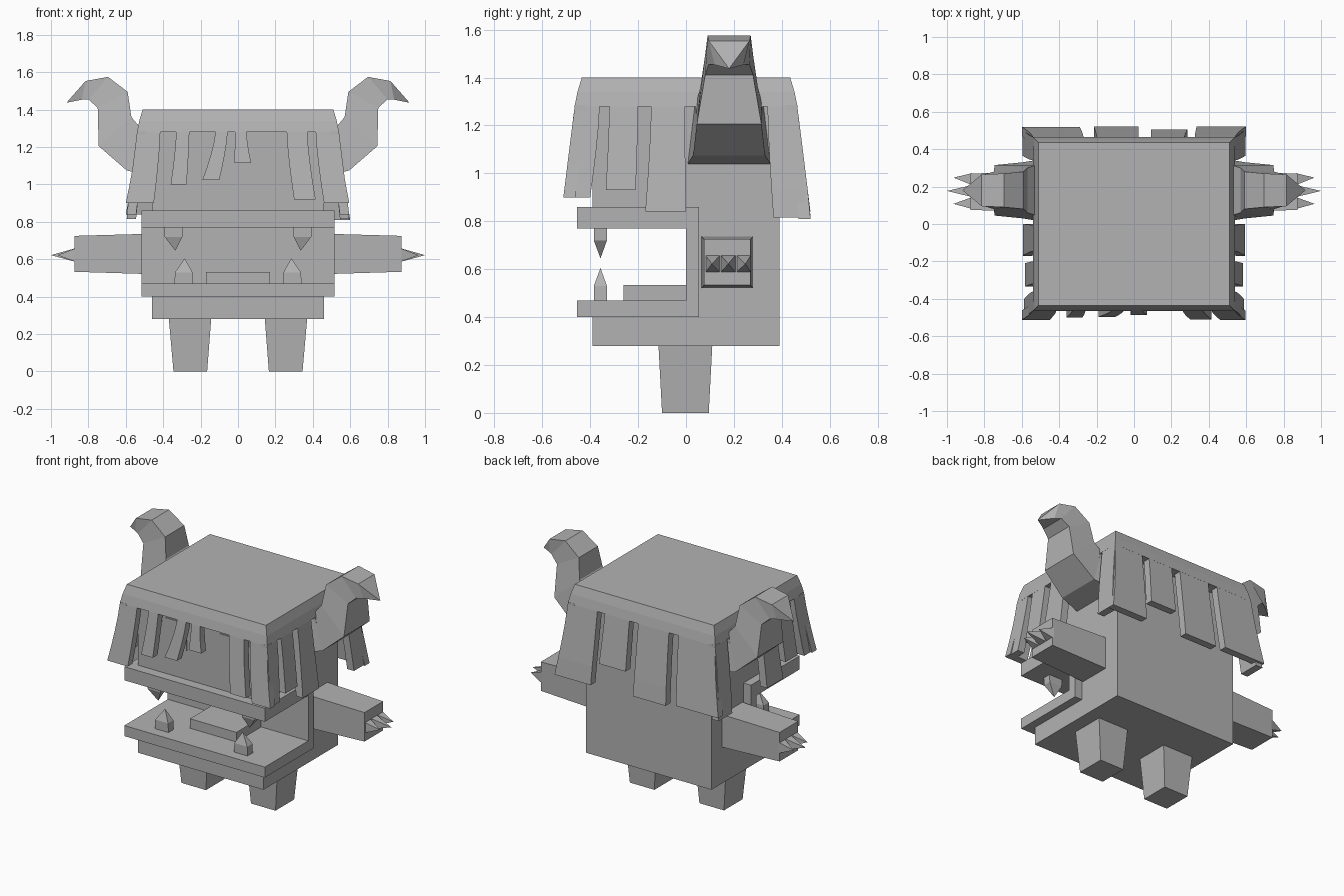
import bpy, bmesh, math

if "Cube" in bpy.data.objects:
    bpy.data.objects.remove(bpy.data.objects["Cube"])

grey = bpy.data.materials.new("stone_grey")
grey.diffuse_color = (0.45, 0.45, 0.45, 1)
grey.use_nodes = True
grey.node_tree.nodes["Principled BSDF"].inputs["Base Color"].default_value = grey.diffuse_color


def finish(name, bm):
    bmesh.ops.recalc_face_normals(bm, faces=bm.faces)
    me = bpy.data.meshes.new(name)
    bm.to_mesh(me)
    bm.free()
    ob = bpy.data.objects.new(name, me)
    me.materials.append(grey)
    bpy.context.collection.objects.link(ob)
    return ob


def loft(name, rings):
    """Skin a list of equal-length point rings and cap both ends."""
    bm = bmesh.new()
    rows = [[bm.verts.new(p) for p in r] for r in rings]
    n = len(rows[0])
    for a, b in zip(rows, rows[1:]):
        for i in range(n):
            j = (i + 1) % n
            bm.faces.new((a[i], a[j], b[j], b[i]))
    bm.faces.new(rows[0])
    bm.faces.new(rows[-1])
    bmesh.ops.remove_doubles(bm, verts=bm.verts, dist=0.0005)
    return finish(name, bm)


def rect(x0, x1, y0, y1, z):
    return [(x0, y0, z), (x1, y0, z), (x1, y1, z), (x0, y1, z)]


def box(name, x0, x1, y0, y1, z0, z1):
    return loft(name, [rect(x0, x1, y0, y1, z0), rect(x0, x1, y0, y1, z1)])


# Body: low belly, solid back half and overhanging head leave an open mouth
side = [(-0.39, 0.28), (0.39, 0.28), (0.39, 1.35), (-0.39, 1.35),
        (-0.39, 0.80), (0.02, 0.80), (0.02, 0.44), (-0.39, 0.44)]
loft("body", [[(x, y, z) for y, z in side] for x in (-0.46, 0.46)])

# C-shaped lips wrapping the mouth, and the tongue
lip = [(-0.455, 0.40), (0.055, 0.40), (0.055, 0.86), (-0.455, 0.86),
       (-0.455, 0.77), (0, 0.77), (0, 0.47), (-0.455, 0.47)]
loft("lips", [[(x, y, z) for y, z in lip] for x in (-0.515, 0.515)])
box("tongue", -0.17, 0.17, -0.26, 0.01, 0.46, 0.533)


# Pointed teeth
def tooth(name, cx, tip_x, z0, z1, z2):
    loft(name, [rect(cx - 0.05, cx + 0.05, -0.385, -0.33, z0),
                rect(cx - 0.047, cx + 0.047, -0.385, -0.33, z1),
                rect(tip_x, tip_x, -0.357, -0.357, z2)])


for s, tag in ((-1, "left"), (1, "right")):
    tooth("upper_tooth_" + tag, s * 0.345, s * 0.335, 0.78, 0.72, 0.645)
    tooth("lower_tooth_" + tag, s * 0.29, s * 0.285, 0.46, 0.53, 0.605)

    # Eyes as thin plates
    def span(a, b):
        return sorted((s * a, s * b))
    box("eye_" + tag, *span(0.10, 0.38), -0.396, -0.388, 1.05, 1.27)
    box("pupil_" + tag, *span(0.145, 0.25), -0.402, -0.394, 1.13, 1.235)

    # Tapered legs
    loft("leg_" + tag, [rect(*span(0.165, 0.345), -0.10, 0.095, 0),
                        rect(*span(0.143, 0.37), -0.115, 0.11, 0.285)])

    # Arms with three claws each
    def arm_ring(x, y0, y1, z0, z1):
        return [(s * x, y0, z0), (s * x, y1, z0), (s * x, y1, z1), (s * x, y0, z1)]
    loft("arm_" + tag, [arm_ring(0.45, 0.065, 0.28, 0.52, 0.737),
                        arm_ring(0.875, 0.075, 0.27, 0.533, 0.725)])
    for i, (tip_y, tip_x) in enumerate(((0.108, 0.965), (0.177, 1.0), (0.248, 0.965))):
        y = 0.08 + i * 0.064
        loft(f"claw_{tag}_{i + 1}", [arm_ring(0.865, y, y + 0.064, 0.585, 0.66),
                                     arm_ring(tip_x, tip_y, tip_y, 0.622, 0.622)])

    # Curved horns: upper point, lower point, half widths of each section
    horn = [(0.46, 1.31, 0.46, 1.04, 0.14, 0.172),
            (0.52, 1.30, 0.595, 1.075, 0.135, 0.15),
            (0.57, 1.36, 0.745, 1.205, 0.12, 0.135),
            (0.59, 1.495, 0.75, 1.41, 0.10, 0.10),
            (0.695, 1.575, 0.80, 1.455, 0.09, 0.085),
            (0.815, 1.553, 0.835, 1.453, 0.085, 0.06),
            (0.917, 1.437, 0.917, 1.437, 0, 0)]
    yc = 0.18
    loft("horn_" + tag, [[(s * ux, yc - wu, uz), (s * ux, yc + wu, uz),
                          (s * lx, yc + wl, lz), (s * lx, yc - wl, lz)]
                         for ux, uz, lx, lz, wu, wl in horn])


# Hair: flared cap with hanging locks
HX, HY, THICK = 0.51, 0.435, 0.05


def flare(z):
    t = (1.40 - z) / 0.5
    return 0.03 * t / 0.24 if t < 0.24 else min(0.03 + 0.047 * (t - 0.24) / 0.76, 0.085)


def cap_ring(z, o):
    return rect(-HX - o, HX + o, -HY - o, HY + o, z)


loft("hair_cap", [cap_ring(1.28, flare(1.28)), cap_ring(1.34, 0.018), cap_ring(1.40, 0)])


def lock(name, place, half, a0, a1, b0, b1, z_end):
    """One lock from top edge a0..a1 to bottom edge b0..b1, curling outward."""
    rings = []
    for i in range(5):
        t = i / 4
        z = 1.285 + (z_end - 1.285) * t
        k = t ** 1.4
        out = half + flare(z)
        u0, u1 = a0 + (b0 - a0) * k, a1 + (b1 - a1) * k
        rings.append([place(u0, out, z), place(u1, out, z),
                      place(u1, out - THICK, z), place(u0, out - THICK, z)])
    loft(name, rings)


front = [(-0.54, -0.415, -0.60, -0.45, 0.90), (-0.33, -0.26, -0.36, -0.275, 1.0),
         (-0.12, -0.055, -0.19, -0.10, 1.025), (-0.015, 0.045, -0.02, 0.07, 1.115),
         (0.26, 0.37, 0.30, 0.415, 0.92), (0.415, 0.54, 0.46, 0.595, 0.90)]
back = [(-0.54, -0.27, -0.60, -0.29, 0.84), (-0.20, 0.025, -0.215, 0.025, 0.82),
        (0.09, 0.27, 0.09, 0.285, 0.96), (0.325, 0.54, 0.335, 0.60, 0.81)]
flank = [(-0.465, -0.36, -0.51, -0.40, 0.90), (-0.32, -0.20, -0.335, -0.21, 0.93),
         (-0.145, -0.005, -0.17, 0.0, 0.84), (0.04, 0.32, 0.05, 0.31, 1.12),
         (0.34, 0.465, 0.365, 0.507, 0.815)]
sides = (("front", front, HY, lambda u, o, z: (u, -o, z)),
         ("back", back, HY, lambda u, o, z: (u, o, z)),
         ("left", flank, HX, lambda u, o, z: (-o, u, z)),
         ("right", flank, HX, lambda u, o, z: (o, u, z)))
for tag, locks, half, place in sides:
    for i, dims in enumerate(locks):
        lock(f"hair_{tag}_{i + 1}", place, half, *dims)
